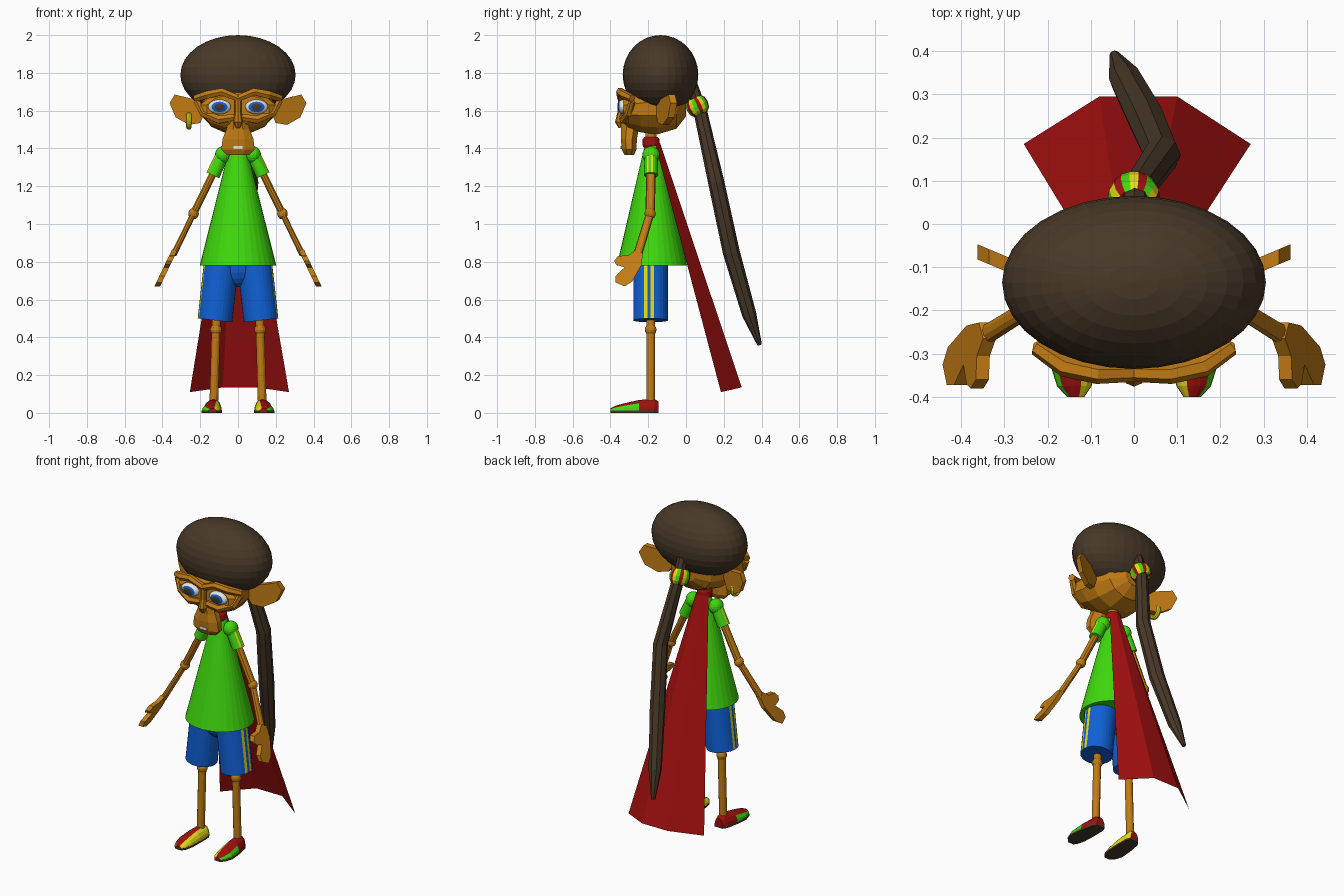
import bpy, bmesh, math
from mathutils import Vector, Matrix

if "Cube" in bpy.data.objects:
    bpy.data.objects.remove(bpy.data.objects["Cube"])

def material(name, rgb):
    m = bpy.data.materials.new(name)
    m.diffuse_color = (*rgb, 1)
    m.use_nodes = True
    m.node_tree.nodes["Principled BSDF"].inputs["Base Color"].default_value = m.diffuse_color
    return m

HAIR = material("dark brown", (0.065, 0.04, 0.021))
SKIN = material("tan skin", (0.54, 0.20, 0.007))
GREEN = material("bright green", (0.05, 0.70, 0.004))
BLUE = material("blue", (0.005, 0.12, 0.68))
RED = material("red", (0.36, 0.005, 0.005))
YELLOW = material("yellow", (0.80, 0.72, 0.01))
MAROON = material("maroon", (0.17, 0.003, 0.007))
WHITE = material("white", (0.85, 0.85, 0.85))

def finish(bm, name, mats, mirror=False):
    bmesh.ops.recalc_face_normals(bm, faces=bm.faces)
    me = bpy.data.meshes.new(name)
    bm.to_mesh(me)
    bm.free()
    for m in mats:
        me.materials.append(m)
    ob = bpy.data.objects.new(name, me)
    bpy.context.collection.objects.link(ob)
    if mirror:
        ob.modifiers.new("Mirror", 'MIRROR')
    return ob

def loft(bm, rings, mat=lambda r, i: 0, cap_mat=0):
    """Skin closed rings of points, capped at both ends."""
    vs = [[bm.verts.new(p) for p in ring] for ring in rings]
    n = len(vs[0])
    for r in range(len(vs) - 1):
        for i in range(n):
            j = (i + 1) % n
            f = bm.faces.new((vs[r][i], vs[r][j], vs[r + 1][j], vs[r + 1][i]))
            f.material_index = mat(r, i)
    for end in (vs[0], vs[-1]):
        bm.faces.new(end).material_index = cap_mat

def tube(bm, path, radii, n=12, mat=lambda r, i: 0, flat=1.0):
    """Tube along a path; flat scales the radius across the y direction."""
    pts = [Vector(p) for p in path]
    rings = []
    for k, p in enumerate(pts):
        d = (pts[min(k + 1, len(pts) - 1)] - pts[max(k - 1, 0)]).normalized()
        u = Vector((0, 1, 0))
        u = (u - d * d.dot(u)).normalized()
        v = d.cross(u)
        rings.append([p + radii[k] * (u * math.cos(a) + v * math.sin(a) * flat)
                      for a in (2 * math.pi * i / n for i in range(n))])
    loft(bm, rings, mat)

def ball(bm, centre, size, seg=16, rows=10, rot=Matrix()):
    m = Matrix.Translation(centre) @ Matrix.Diagonal((*size, 1)) @ rot
    return bmesh.ops.create_uvsphere(bm, u_segments=seg, v_segments=rows, radius=1, matrix=m)

def oval(n, a, b):
    """Flat-sided oval whose sides touch the given half sizes."""
    k = 1 / math.cos(math.pi / n)
    return [(a * k * math.cos(2 * math.pi * (i + .5) / n),
             b * k * math.sin(2 * math.pi * (i + .5) / n)) for i in range(n)]

# Hair
bm = bmesh.new()
ball(bm, (0, -0.135, 1.79), (0.305, 0.2, 0.21), 32, 16)
finish(bm, "hair", [HAIR])

# Ponytail
bm = bmesh.new()
tube(bm, [(0, 0.03, 1.74), (0.005, 0.075, 1.6), (0.065, 0.16, 1.22), (0.03, 0.24, 0.85),
          (-0.02, 0.335, 0.52), (-0.045, 0.39, 0.36)],
     [0.03, 0.036, 0.043, 0.045, 0.038, 0.012], 8)
finish(bm, "ponytail", [HAIR])

# Striped hair band: a thick ring coloured around its axis
bm = bmesh.new()
tilt = Matrix.Translation((0, 0.06, 1.625)) @ Matrix.Rotation(math.radians(25), 4, 'X')
rings = []
for k in range(18):
    a = 2 * math.pi * k / 18
    rings.append([tilt @ Vector(((0.033 + 0.028 * math.cos(b)) * math.cos(a),
                                 (0.033 + 0.028 * math.cos(b)) * math.sin(a),
                                 0.048 * math.sin(b)))
                  for b in (2 * math.pi * i / 10 for i in range(10))])
loft(bm, rings + [rings[0]], lambda r, i: r % 3)
finish(bm, "hair_band", [RED, YELLOW, GREEN])

# Head, lofted from back to front
bm = bmesh.new()
sections = [(0.0, 0.06, 1.57, 1.67), (-0.05, 0.14, 1.505, 1.72), (-0.15, 0.185, 1.475, 1.75),
            (-0.24, 0.195, 1.485, 1.73), (-0.305, 0.2, 1.51, 1.70), (-0.33, 0.165, 1.535, 1.685)]
loft(bm, [[(x, y, (lo + hi) / 2 + z) for x, z in oval(12, w, (hi - lo) / 2)]
          for y, w, lo, hi in sections])
finish(bm, "head", [SKIN])

# Muzzle, lofted upwards
bm = bmesh.new()
sections = [(1.365, 0.06, -0.325, -0.275), (1.395, 0.088, -0.34, -0.262), (1.45, 0.082, -0.345, -0.26),
            (1.50, 0.062, -0.343, -0.25), (1.56, 0.045, -0.345, -0.25)]
loft(bm, [[(x, (a + b) / 2 + y, z) for x, y in oval(8, w, (b - a) / 2)]
          for z, w, a, b in sections])
finish(bm, "muzzle", [SKIN])

# Nose
bm = bmesh.new()
tube(bm, [(0, -0.34, 1.68), (0, -0.345, 1.59), (0, -0.35, 1.54), (0, -0.345, 1.51)],
     [0.02, 0.018, 0.026, 0.012], 8)
finish(bm, "nose", [SKIN])

# Teeth
bm = bmesh.new()
bmesh.ops.create_cube(bm, size=1, matrix=Matrix.Translation((0, -0.341, 1.405))
                      @ Matrix.Diagonal((0.045, 0.009, 0.018, 1)))
finish(bm, "teeth", [WHITE])

# Brow ridges and cheek rims around the eyes
bm = bmesh.new()
tube(bm, [(0.225, -0.285, 1.665), (0.16, -0.33, 1.685), (0.085, -0.348, 1.70), (0, -0.345, 1.665)],
     [0.02, 0.024, 0.022, 0.02], 6)
tube(bm, [(0.22, -0.285, 1.65), (0.185, -0.305, 1.585), (0.1, -0.33, 1.553), (0.02, -0.335, 1.565)],
     [0.018, 0.02, 0.024, 0.02], 6)
finish(bm, "brows_and_cheeks", [SKIN], True)

# Eyes: pupil and iris are coloured by distance from the eye axis
bm = bmesh.new()
ball(bm, (0.098, -0.332, 1.62), (0.06, 0.03, 0.039), 24, 20, Matrix.Rotation(math.pi / 2, 4, 'X'))
for f in bm.faces:
    c = f.calc_center_median()
    d = math.hypot((c.x - 0.098) / 0.06, (c.z - 1.62) / 0.039)
    f.material_index = 0 if c.y > -0.332 or d > 0.72 else 1 if d > 0.4 else 2
finish(bm, "eyes", [WHITE, BLUE, HAIR], True)

# Ears with an inset maroon hollow on the front
bm = bmesh.new()
outline = [(0.17, 1.60), (0.2, 1.655), (0.25, 1.665), (0.335, 1.685), (0.362, 1.64),
           (0.33, 1.565), (0.26, 1.525), (0.2, 1.535)]
loft(bm, [[(x, y + (x - 0.2) * 0.42, z) for x, z in outline] for y in (-0.15, -0.115)])
bm.faces.ensure_lookup_table()
front = min(bm.faces, key=lambda f: f.calc_center_median().y)
bmesh.ops.recalc_face_normals(bm, faces=bm.faces)
bmesh.ops.inset_region(bm, faces=[front], thickness=0.022, depth=-0.012)
front.material_index = 1
finish(bm, "ears", [SKIN, MAROON], True)

# Earring on one ear
bm = bmesh.new()
rings = [[(-0.26 + 0.014 * math.cos(b), -0.125 + (0.034 + 0.012 * math.sin(b)) * math.cos(a),
           1.545 + (0.034 + 0.012 * math.sin(b)) * math.sin(a))
          for b in (2 * math.pi * i / 8 for i in range(8))]
         for a in (2 * math.pi * k / 16 for k in range(17))]
loft(bm, rings)
bmesh.ops.remove_doubles(bm, verts=bm.verts, dist=0.0001)
finish(bm, "earring", [YELLOW])

# Neck and red collar
bm = bmesh.new()
tube(bm, [(0, -0.185, 1.55), (0, -0.185, 1.36)], [0.03, 0.03], 12)
finish(bm, "neck", [SKIN])
bm = bmesh.new()
tube(bm, [(0, -0.185, z) for z in (1.46, 1.45, 1.42, 1.405)], [0.036, 0.044, 0.046, 0.04], 16)
finish(bm, "collar", [RED])

# Cape, a sheet of three panels
bm = bmesh.new()
top = [(-0.042, -0.165, 1.43), (-0.015, -0.138, 1.43), (0.015, -0.138, 1.43), (0.042, -0.165, 1.43)]
hem = [(-0.255, 0.185, 0.11), (-0.08, 0.295, 0.135), (0.1, 0.295, 0.135), (0.27, 0.185, 0.11)]
a, b = [bm.verts.new(p) for p in top], [bm.verts.new(p) for p in hem]
for i in range(3):
    bm.faces.new((a[i], a[i + 1], b[i + 1], b[i]))
finish(bm, "cape", [RED])

# Shirt
bm = bmesh.new()
tube(bm, [(0, -0.18, 1.42), (0, -0.18, 0.78)], [0.038, 0.186], 32, flat=1.09)
finish(bm, "shirt", [GREEN])

# Sleeves with two yellow stripes on the outside
bm = bmesh.new()
ball(bm, (0.08, -0.185, 1.365), (0.042, 0.046, 0.046))
tube(bm, [(0.083, -0.185, 1.365), (0.133, -0.185, 1.258)], [0.035, 0.037], 20,
     lambda r, i: int(i in (4, 6)))
finish(bm, "sleeves", [GREEN, YELLOW], True)

# Arms with elbow joints
elbow = (0.235, -0.19, 1.055)
bm = bmesh.new()
tube(bm, [(0.12, -0.185, 1.29), elbow], [0.025, 0.025], 10, flat=0.8)
ball(bm, elbow, (0.028, 0.03, 0.03), 12, 8)
tube(bm, [elbow, (0.34, -0.255, 0.84)], [0.022, 0.024], 10, flat=0.7)
finish(bm, "arms", [SKIN], True)

# Flat mitten hands, sloping outwards as they go down
bm = bmesh.new()
outline = [(-0.265, 0.865), (-0.228, 0.845), (-0.235, 0.785), (-0.285, 0.695), (-0.325, 0.67),
           (-0.372, 0.69), (-0.372, 0.725), (-0.325, 0.77), (-0.37, 0.785), (-0.38, 0.805),
           (-0.36, 0.83), (-0.305, 0.835)]
loft(bm, [[(0.333 + (0.865 - z) * 0.48 + dx, y, z) for y, z in outline] for dx in (-0.014, 0.016)])
finish(bm, "hands", [SKIN], True)

# Shorts with two yellow stripes on the outside
bm = bmesh.new()
tube(bm, [(0.085, -0.187, 0.82), (0.122, -0.187, 0.49)], [0.092, 0.092], 32,
     lambda r, i: int(i in (7, 9)))
finish(bm, "shorts_legs", [BLUE, YELLOW], True)
bm = bmesh.new()
ball(bm, (0, -0.187, 0.78), (0.1, 0.088, 0.115))
finish(bm, "shorts_seat", [BLUE])

# Legs with knee joints
bm = bmesh.new()
tube(bm, [(0.11, -0.187, 0.56), (0.117, -0.187, 0.44), (0.128, -0.187, 0.05)], [0.023] * 3, 12)
ball(bm, (0.117, -0.187, 0.44), (0.031, 0.031, 0.031), 12, 8)
finish(bm, "legs", [SKIN], True)

# Shoes, lofted from heel to toe, coloured from the outer to the inner side
bm = bmesh.new()
sections = [(-0.145, 0.125, 0.028, 0.06), (-0.17, 0.128, 0.042, 0.075), (-0.25, 0.135, 0.05, 0.068),
            (-0.33, 0.14, 0.052, 0.05), (-0.375, 0.138, 0.04, 0.037), (-0.40, 0.135, 0.02, 0.024)]
loft(bm, [[(cx + w * math.cos(math.pi * i / 8), y, 0.008 + (h - 0.008) * math.sin(math.pi * i / 8))
           for i in range(9)] for y, cx, w, h in sections],
     lambda r, i: 3 if i == 8 else (1 if r > 1 else 0) if i < 2 else 0 if i < 5 else 2)
finish(bm, "shoes", [RED, GREEN, YELLOW, HAIR], True)

# Soles
bm = bmesh.new()
sides = [(cx + w, y) for y, cx, w, h in sections] + [(cx - w, y) for y, cx, w, h in reversed(sections)]
loft(bm, [[(x, y, z) for x, y in sides] for z in (0.0, 0.012)])
finish(bm, "soles", [HAIR], True)
